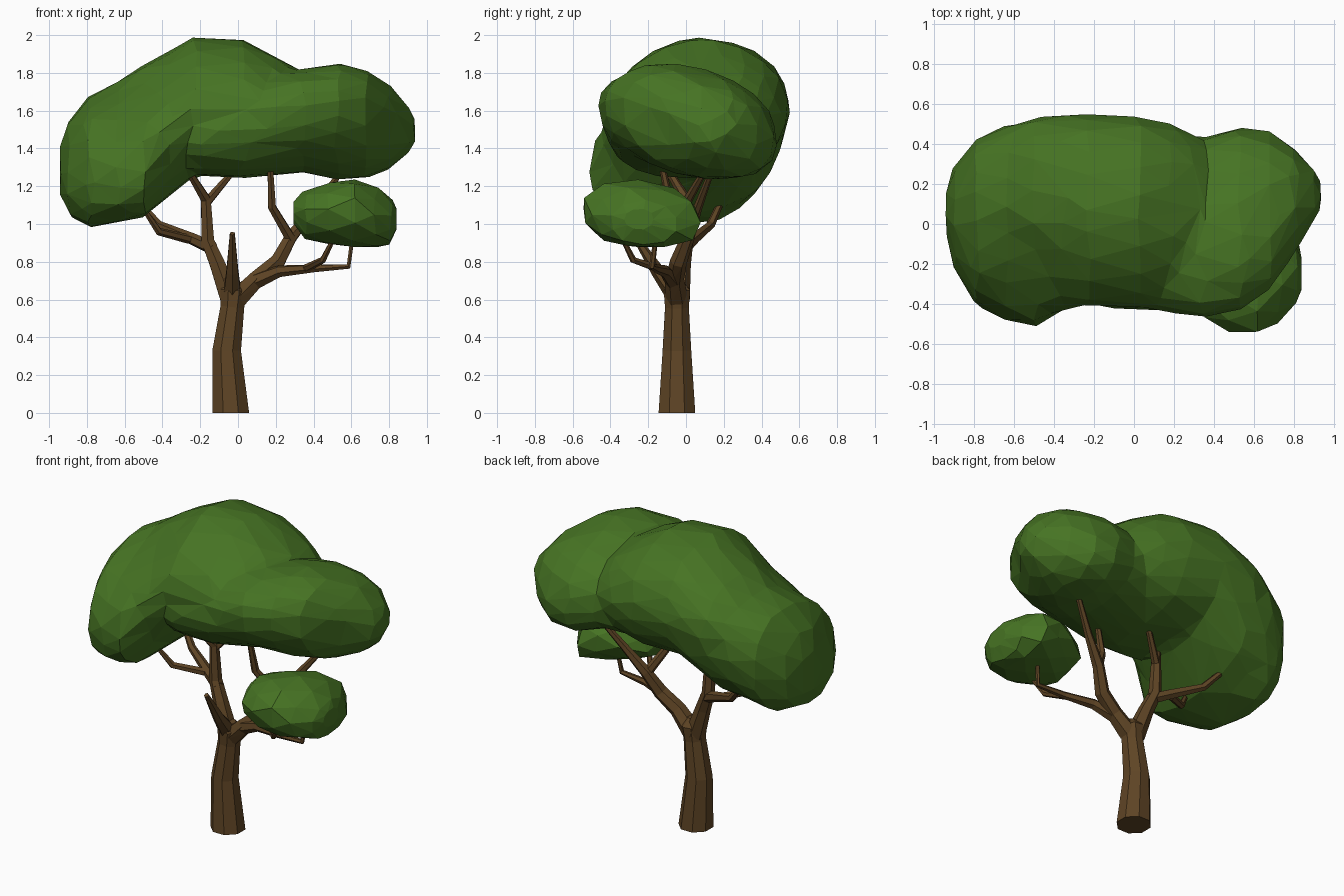
import bpy, bmesh, math, random
from mathutils import Vector

random.seed(4)


def material(name, rgb):
    m = bpy.data.materials.new(name)
    m.diffuse_color = (*rgb, 1)
    return m


LEAF = material("leaf_green", (0.062, 0.174, 0.017))
BARK = material("bark_brown", (0.112, 0.058, 0.018))


def loft(name, rings, mat):
    """Skin a list of equal-length rings, close both ends, triangulate."""
    bm = bmesh.new()
    vs = [[bm.verts.new(p) for p in ring] for ring in rings]
    n = len(rings[0])
    for a, b in zip(vs, vs[1:]):
        for j in range(n):
            k = (j + 1) % n
            bm.faces.new((a[j], a[k], b[k], b[j]))
    bm.faces.new(vs[0][::-1])
    bm.faces.new(vs[-1])
    bmesh.ops.triangulate(bm, faces=bm.faces[:])
    bmesh.ops.recalc_face_normals(bm, faces=bm.faces[:])
    me = bpy.data.meshes.new(name)
    bm.to_mesh(me)
    bm.free()
    me.materials.append(mat)
    ob = bpy.data.objects.new(name, me)
    bpy.context.collection.objects.link(ob)
    return ob


def foliage(name, stations, sides=20, jitter=0.006, front_top=0.95, left_low=0.95):
    """Stations along x: x, ymin, ymax, zmin, zmax, tilt.
    front_top above 1 flattens the slope of the upper front quarter,
    left_low below 1 makes the underside of the left end boxier."""
    def power(v, e):
        return math.copysign(abs(v) ** e, v)
    rings = []
    for i, (x, y0, y1, z0, z1, tilt) in enumerate(stations):
        edge = i in (0, len(stations) - 1)
        ring = []
        for j in range(sides):
            a = 2 * math.pi * (j + 0.5 * (i % 2)) / sides
            c, s = math.cos(a), math.sin(a + tilt)
            e = 0.95
            if s < 0 and x < -0.4:
                e = left_low
            elif s > 0 and c < 0 and x > -0.7:
                e = front_top
            y = (y0 + y1) / 2 + (y1 - y0) / 2 * power(c, e)
            z = (z0 + z1) / 2 + (z1 - z0) / 2 * power(s, e)
            r = 0.003 if edge else jitter
            dx = 0 if edge else random.uniform(-1.8, 1.8) * r
            ring.append((x + dx, y + random.uniform(-r, r), z + random.uniform(-r, r)))
        rings.append(ring)
    return loft(name, rings, LEAF)


def branch(name, pts, sides=6):
    """Tapered tube through points: x, y, z, radius."""
    rings = []
    for i, p in enumerate(pts):
        c = Vector(p[:3])
        t = Vector(pts[min(i + 1, len(pts) - 1)][:3]) - Vector(pts[max(i - 1, 0)][:3])
        q = Vector((0, 0, 1)).rotation_difference(t.normalized())
        ring = []
        for j in range(sides):
            a = 2 * math.pi * (j + 0.5) / sides
            v = c + q @ Vector((p[3] * math.cos(a), p[3] * math.sin(a), 0))
            v.z = 0 if i == 0 and p[2] == 0 else v.z
            ring.append(v)
        rings.append(ring)
    return loft(name, rings, BARK)


# Canopy: main mass with the drooping left lobe
main = foliage("main_canopy", [
    (-0.945, -0.02, 0.17, 1.15, 1.41, 0.1),
    (-0.90, -0.22, 0.29, 1.04, 1.54, 0.2),
    (-0.79, -0.40, 0.43, 0.98, 1.68, 0.25),
    (-0.64, -0.49, 0.50, 1.01, 1.755, 0.3),
    (-0.50, -0.52, 0.53, 1.03, 1.84, 0.3),
    (-0.36, -0.44, 0.55, 1.14, 1.92, 0.12),
    (-0.23, -0.41, 0.55, 1.25, 1.995, -0.03),
    (0.03, -0.42, 0.54, 1.24, 1.98, -0.03),
    (0.18, -0.42, 0.50, 1.26, 1.90, 0.0),
    (0.32, -0.34, 0.44, 1.31, 1.82, 0.0),
    (0.42, -0.20, 0.27, 1.42, 1.70, 0.0)], front_top=1.25, left_low=0.78)
# Canopy: right lobe, merging into the main mass
right = foliage("right_canopy", [
    (-0.38, -0.30, 0.10, 1.35, 1.55, 0.0),
    (-0.20, -0.41, 0.25, 1.26, 1.66, 0.0),
    (0.00, -0.43, 0.35, 1.24, 1.75, -0.05),
    (0.18, -0.45, 0.42, 1.25, 1.81, -0.15),
    (0.35, -0.47, 0.44, 1.27, 1.82, -0.25),
    (0.53, -0.43, 0.49, 1.23, 1.85, -0.3),
    (0.68, -0.34, 0.47, 1.24, 1.81, -0.3),
    (0.80, -0.14, 0.39, 1.29, 1.74, -0.25),
    (0.90, 0.00, 0.28, 1.38, 1.62, -0.1),
    (0.94, 0.09, 0.20, 1.43, 1.55, 0.0)])
# Fuse both lobes, soften the seam, reduce to irregular flat facets
with bpy.context.temp_override(active_object=main, object=main,
                               selected_objects=[main, right],
                               selected_editable_objects=[main, right]):
    bpy.ops.object.join()
remesh = main.modifiers.new("fuse", 'REMESH')
remesh.mode = 'VOXEL'
remesh.voxel_size = 0.03
soften = main.modifiers.new("soften", 'SMOOTH')
soften.factor = 0.5
soften.iterations = 6
facets = main.modifiers.new("facets", 'DECIMATE')
facets.ratio = 0.03

# Small low leaf clump at the front right
foliage("small_canopy", [
    (0.295, -0.35, -0.17, 1.00, 1.12, 0.0),
    (0.35, -0.47, -0.07, 0.92, 1.17, 0.0),
    (0.48, -0.54, 0.01, 0.89, 1.22, -0.1),
    (0.61, -0.555, 0.06, 0.87, 1.24, -0.1),
    (0.73, -0.50, 0.08, 0.87, 1.19, -0.1),
    (0.81, -0.40, -0.04, 0.885, 1.12, 0.0),
    (0.84, -0.33, -0.17, 0.97, 1.08, 0.0)], sides=10, jitter=0.008)

# Trunk
branch("trunk", [
    (-0.038, -0.048, 0.00, 0.105), (-0.060, -0.048, 0.33, 0.082),
    (-0.030, -0.048, 0.56, 0.068), (-0.022, -0.048, 0.65, 0.076),
    (-0.020, -0.050, 0.695, 0.035)], sides=8)

# Limbs and twigs
limbs = {
    "front_stub": [(-0.03, -0.05, 0.62, 0.055), (-0.03, -0.15, 0.75, 0.036),
                   (-0.03, -0.28, 0.95, 0.015)],
    "left_limb": [(-0.04, -0.04, 0.60, 0.060), (-0.11, -0.02, 0.79, 0.046),
                  (-0.16, 0.00, 0.91, 0.039), (-0.17, 0.00, 1.13, 0.030),
                  (-0.25, -0.08, 1.26, 0.020), (-0.30, -0.12, 1.34, 0.015)],
    "left_limb_fork": [(-0.17, 0.00, 1.11, 0.026), (-0.05, 0.08, 1.25, 0.018),
                       (0.00, 0.10, 1.32, 0.014)],
    "left_side_limb": [(-0.13, -0.01, 0.87, 0.036), (-0.24, 0.04, 0.92, 0.032),
                       (-0.42, 0.13, 0.995, 0.024), (-0.57, 0.21, 1.17, 0.014)],
    "left_side_twig": [(-0.26, 0.03, 0.92, 0.025), (-0.42, -0.07, 0.96, 0.021),
                       (-0.50, -0.12, 1.08, 0.013)],
    "right_limb": [(0.00, -0.05, 0.61, 0.060), (0.10, -0.06, 0.71, 0.050),
                   (0.21, -0.04, 0.80, 0.045), (0.28, 0.01, 0.93, 0.036),
                   (0.40, 0.06, 1.08, 0.024), (0.52, 0.12, 1.24, 0.017),
                   (0.55, 0.13, 1.30, 0.014)],
    "right_limb_fork": [(0.28, 0.00, 0.92, 0.030), (0.18, -0.08, 1.09, 0.024),
                        (0.17, -0.13, 1.32, 0.016)],
    "lower_right_limb": [(0.10, -0.07, 0.70, 0.044), (0.22, -0.11, 0.75, 0.032),
                         (0.40, -0.16, 0.765, 0.022), (0.585, -0.18, 0.775, 0.016),
                         (0.605, -0.16, 0.92, 0.012)],
    "lower_right_twig": [(0.36, -0.15, 0.765, 0.022), (0.45, -0.28, 0.81, 0.018),
                         (0.51, -0.34, 0.93, 0.012)],
}
for limb, points in limbs.items():
    branch(limb, points)
